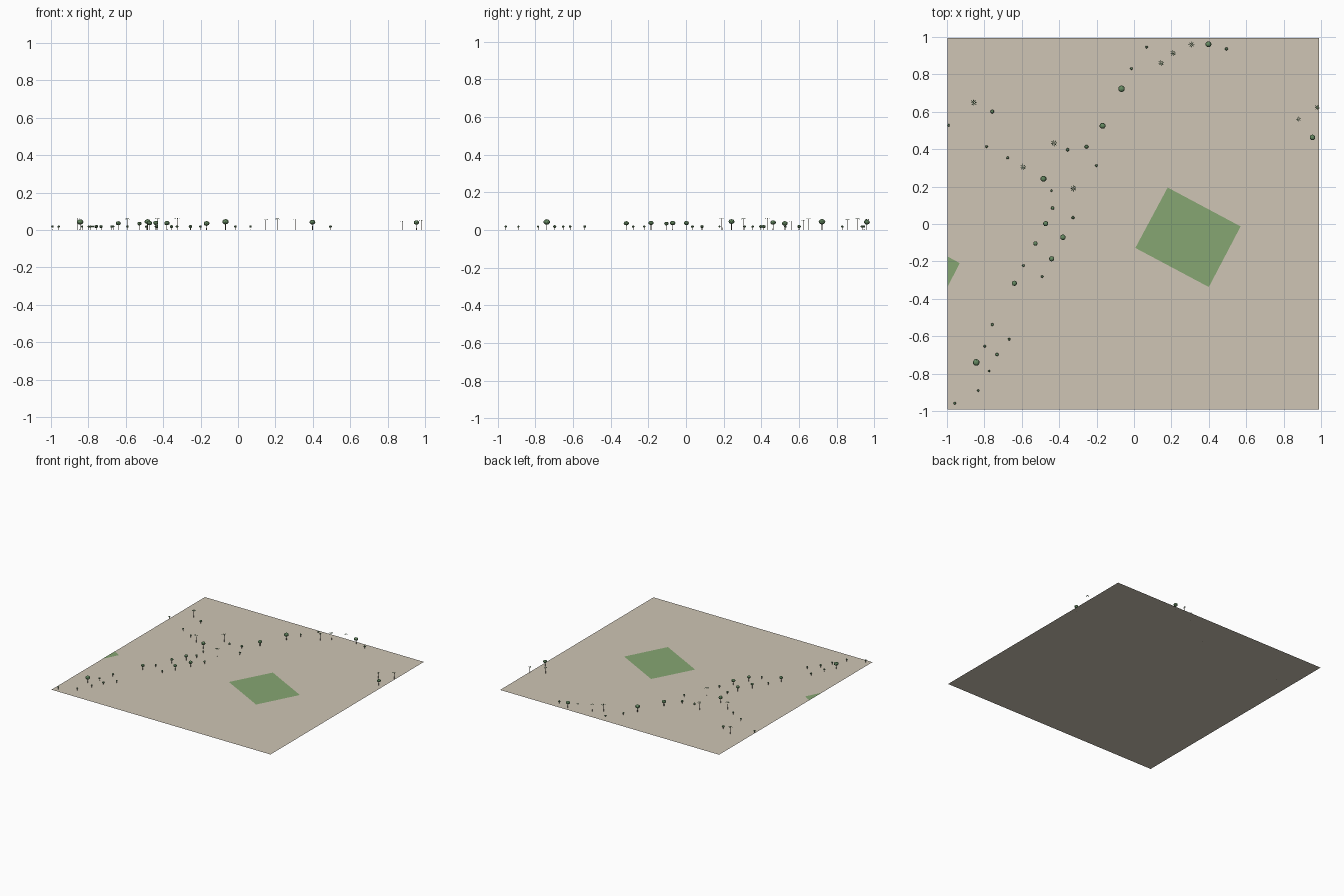
import bpy, bmesh
from math import cos, sin, pi
from mathutils import Matrix, Vector

if "Cube" in bpy.data.objects:
    bpy.data.objects.remove(bpy.data.objects["Cube"])


def material(name, rgb):
    m = bpy.data.materials.new(name)
    m.diffuse_color = (*rgb, 1)
    m.use_nodes = True
    m.node_tree.nodes["Principled BSDF"].inputs["Base Color"].default_value = m.diffuse_color
    return m


SAND = material("sand", (0.62, 0.56, 0.46))
GRASS = material("grass", (0.24, 0.38, 0.17))
LEAF = material("leaf", (0.13, 0.25, 0.12))
BARK = material("bark", (0.16, 0.13, 0.10))


def finish(name, bm, mats):
    me = bpy.data.meshes.new(name)
    bm.to_mesh(me)
    bm.free()
    for m in mats:
        me.materials.append(m)
    ob = bpy.data.objects.new(name, me)
    bpy.context.collection.objects.link(ob)
    return ob


def flat(name, pts, z, mat):
    bm = bmesh.new()
    bm.faces.new([bm.verts.new((x, y, z)) for x, y in pts])
    return finish(name, bm, [mat])


def trunk(bm, x, y, h, r1, r2):
    # tapered six-sided trunk, bark is material slot 1
    old = set(bm.faces)
    bmesh.ops.create_cone(bm, cap_ends=True, segments=6, radius1=r1, radius2=r2,
                          depth=h, matrix=Matrix.Translation((x, y, h / 2)))
    for f in set(bm.faces) - old:
        f.material_index = 1


def crown(bm, x, y, z, r, squash):
    mat = Matrix.Translation((x, y, z)) @ Matrix.Diagonal((r, r, r * squash, 1))
    bmesh.ops.create_icosphere(bm, subdivisions=2, radius=1, matrix=mat)


def ball_tree(name, x, y, z, r):
    bm = bmesh.new()
    crown(bm, x, y, z, r, 0.8)
    trunk(bm, x, y, z, r * 0.14, r * 0.1)
    finish(name, bm, [LEAF, BARK])


def palm(name, x, y, h):
    bm = bmesh.new()
    top = Vector((x, y, h))
    L = h * 0.31
    for i in range(8):
        a = i * pi / 4 + 0.1
        d = Vector((cos(a), sin(a), 0))
        s = Vector((-sin(a), cos(a), 0)) * L * 0.12
        up = Vector((0, 0, 1))
        mid = top + d * L * 0.55 + up * L * 0.08
        tip = top + d * L - up * L * 0.18
        bm.faces.new([bm.verts.new(p) for p in (top, mid - s, mid + s)])
        bm.faces.new([bm.verts.new(p) for p in (mid - s, tip, mid + s)])
    trunk(bm, x, y, h, h * 0.028, h * 0.02)
    finish(name, bm, [LEAF, BARK])


def shrub(name, x, y, r):
    bm = bmesh.new()
    crown(bm, x, y, 0.0185, r, 0.85)
    trunk(bm, x, y, 0.018, r * 0.2, r * 0.15)
    finish(name, bm, [LEAF, BARK])


# ground and lawns
flat("ground", [(-0.996, -0.993), (0.99, -0.993), (0.99, 0.994), (-0.996, 0.994)], 0, SAND)
flat("lawn_main", [(0.007, -0.128), (0.40, -0.337), (0.57, -0.013), (0.18, 0.195)], 0.001, GRASS)
flat("lawn_corner", [(-0.996, -0.335), (-0.932, -0.209), (-0.996, -0.174)], 0.001, GRASS)

# round trees: x, y, crown height, crown radius
BALLS = [(-.844, -.74, .043, .018), (-.64, -.317, .036, .014), (-.44, -.186, .038, .014),
         (-.527, -.104, .034, .012), (-.38, -.071, .037, .015), (-.472, .002, .037, .014),
         (-.484, .242, .045, .016), (-.168, .525, .035, .016), (-.067, .723, .044, .018),
         (.398, .961, .042, .016), (.954, .463, .040, .015)]
for i, t in enumerate(BALLS):
    ball_tree(f"round_tree_{i}", *t)

# palms: x, y, height
PALMS = [(-.857, .649, .061), (-.428, .432, .063), (-.593, .304, .059), (-.324, .191, .063),
         (.145, .860, .056), (.209, .913, .059), (.307, .960, .056), (.88, .561, .048),
         (.98, .624, .052)]
for i, t in enumerate(PALMS):
    palm(f"palm_{i}", *t)

# shrubs: x, y, radius
SHRUBS = [(-.992, .528, .007), (-.758, .601, .010), (-.788, .414, .007), (-.676, .354, .007),
          (-.355, .397, .009), (-.254, .413, .010), (-.201, .312, .007), (-.441, .178, .006),
          (-.435, .085, .009), (-.326, .034, .008), (-.591, -.222, .007), (-.491, -.281, .007),
          (-.758, -.538, .008), (-.798, -.653, .007), (-.732, -.698, .009), (-.668, -.616, .007),
          (-.775, -.786, .006), (-.833, -.891, .006), (-.959, -.958, .007), (-.014, .831, .007),
          (.067, .946, .007), (.494, .936, .008)]
for i, t in enumerate(SHRUBS):
    shrub(f"shrub_{i}", *t)
